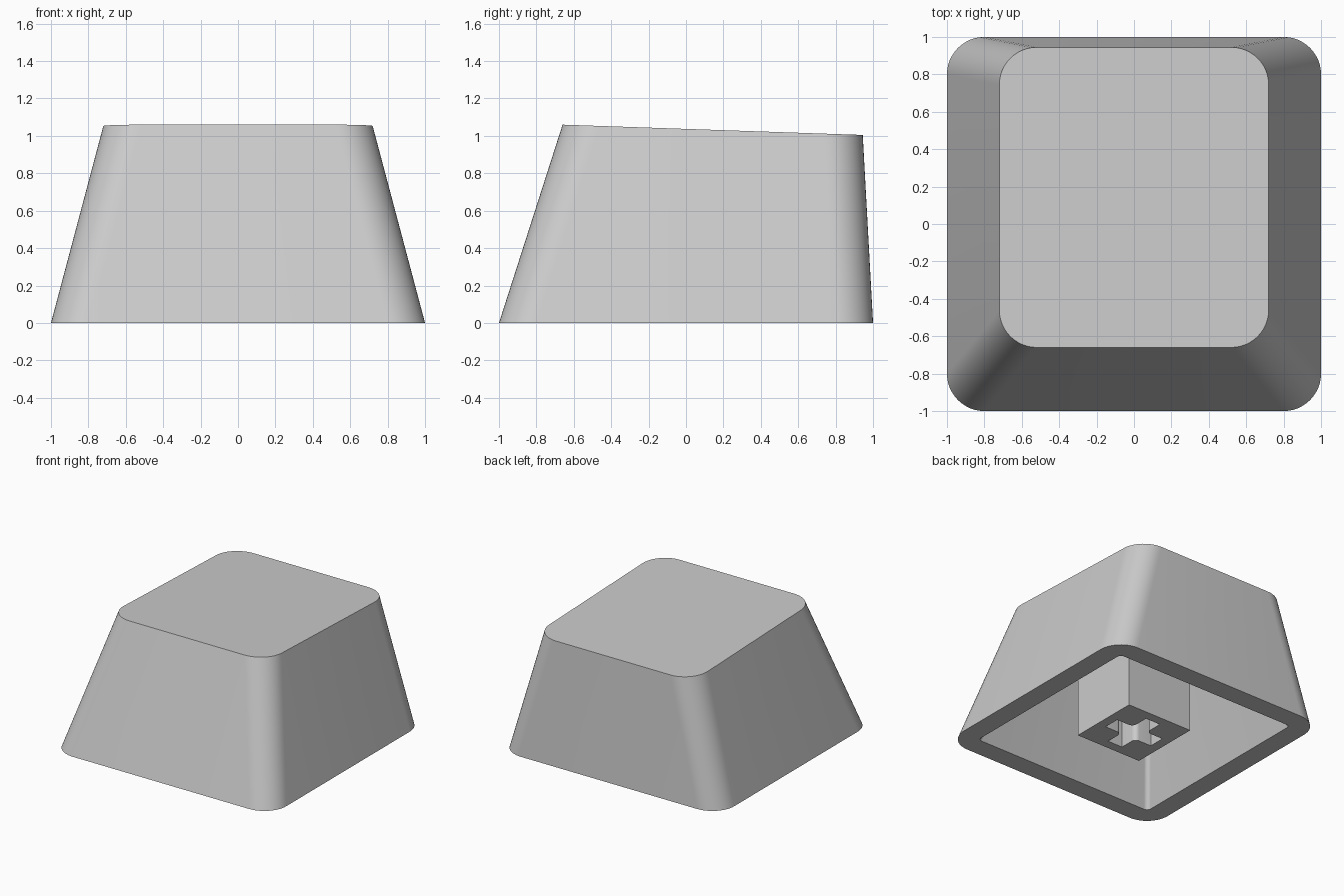
import bpy, bmesh, math
from mathutils import Matrix, Vector

if "Cube" in bpy.data.objects:
    bpy.data.objects.remove(bpy.data.objects["Cube"], do_unlink=True)

WALL = 0.167
FRONT, BACK, HALF = -0.66, 0.945, 0.72   # edges of the top face

# Plain grey plastic
grey = bpy.data.materials.new("grey_plastic")
grey.use_nodes = True
colour = (0.6, 0.6, 0.6, 1)
grey.diffuse_color = colour
grey.node_tree.nodes["Principled BSDF"].inputs["Base Color"].default_value = colour


def rounded_rect(x, y0, y1, r, height, steps=12):
    """Loop of points round a rectangle; height(y) gives z."""
    pts = []
    corners = [(x - r, y1 - r), (r - x, y1 - r), (r - x, y0 + r), (x - r, y0 + r)]
    for k, (cx, cy) in enumerate(corners):
        for i in range(steps + 1):
            a = (k + i / steps) * math.pi / 2
            px, py = cx + r * math.cos(a), cy + r * math.sin(a)
            pts.append((px, py, height(py)))
    return pts


def loft(name, loops):
    """Skin a series of loops and cap both ends."""
    bm = bmesh.new()
    rings = [[bm.verts.new(p) for p in loop] for loop in loops]
    n = len(rings[0])
    for a, b in zip(rings, rings[1:]):
        for i in range(n):
            j = (i + 1) % n
            bm.faces.new((a[i], a[j], b[j], b[i]))
    bm.faces.new(rings[0])
    bm.faces.new(rings[-1])
    bmesh.ops.recalc_face_normals(bm, faces=bm.faces)
    mesh = bpy.data.meshes.new(name)
    bm.to_mesh(mesh)
    bm.free()
    mesh.materials.append(grey)
    obj = bpy.data.objects.new(name, mesh)
    bpy.context.collection.objects.link(obj)
    return obj


def activate(obj):
    bpy.ops.object.select_all(action='DESELECT')
    obj.select_set(True)
    bpy.context.view_layer.objects.active = obj


def floor(y):
    return 0.0


def top(y):
    return 1.06 - 0.055 * (y - FRONT) / (BACK - FRONT)


def ceiling(y):
    return top(y) - WALL


# Hollow cap: ceiling, inner wall, rim, outer wall, sloping top
cap = loft("cap_shell", [
    rounded_rect(HALF - WALL, FRONT + WALL, BACK - WALL, 0.035, ceiling),
    rounded_rect(1 - WALL, WALL - 1, 1 - WALL, 0.035, floor),
    rounded_rect(1, -1, 1, 0.2, floor),
    rounded_rect(HALF, FRONT, BACK, 0.2, top)])

# Square stem under the ceiling
square = [(0.3, -0.3), (0.3, 0.3), (-0.3, 0.3), (-0.3, -0.3)]
stem = loft("stem", [[(x, y, z) for x, y in square] for z in (0, 0.9)])

# Cross-shaped socket with filleted inner corners
arm, w, f = 0.222, 0.068, 0.04
quarter = [Vector((arm, -w, 0)), Vector((arm, w, 0))]
for i in range(7):
    a = -math.pi / 2 - i / 6 * math.pi / 2
    quarter.append(Vector((w + f + f * math.cos(a), w + f + f * math.sin(a), 0)))
cross = [Matrix.Rotation(k * math.pi / 2, 3, 'Z') @ p for k in range(4) for p in quarter]
cutter = loft("socket_cutter", [[p + Vector((0, 0, z)) for p in cross] for z in (-0.1, 0.45)])
cutter.hide_render = True

activate(stem)
cut = stem.modifiers.new("socket", 'BOOLEAN')
cut.operation = 'DIFFERENCE'
cut.solver = 'EXACT'
cut.object = cutter
bpy.ops.object.modifier_apply(modifier=cut.name)
bpy.data.objects.remove(cutter, do_unlink=True)

for obj in (cap, stem):
    activate(obj)
    bpy.ops.object.shade_smooth_by_angle(angle=math.radians(30))
